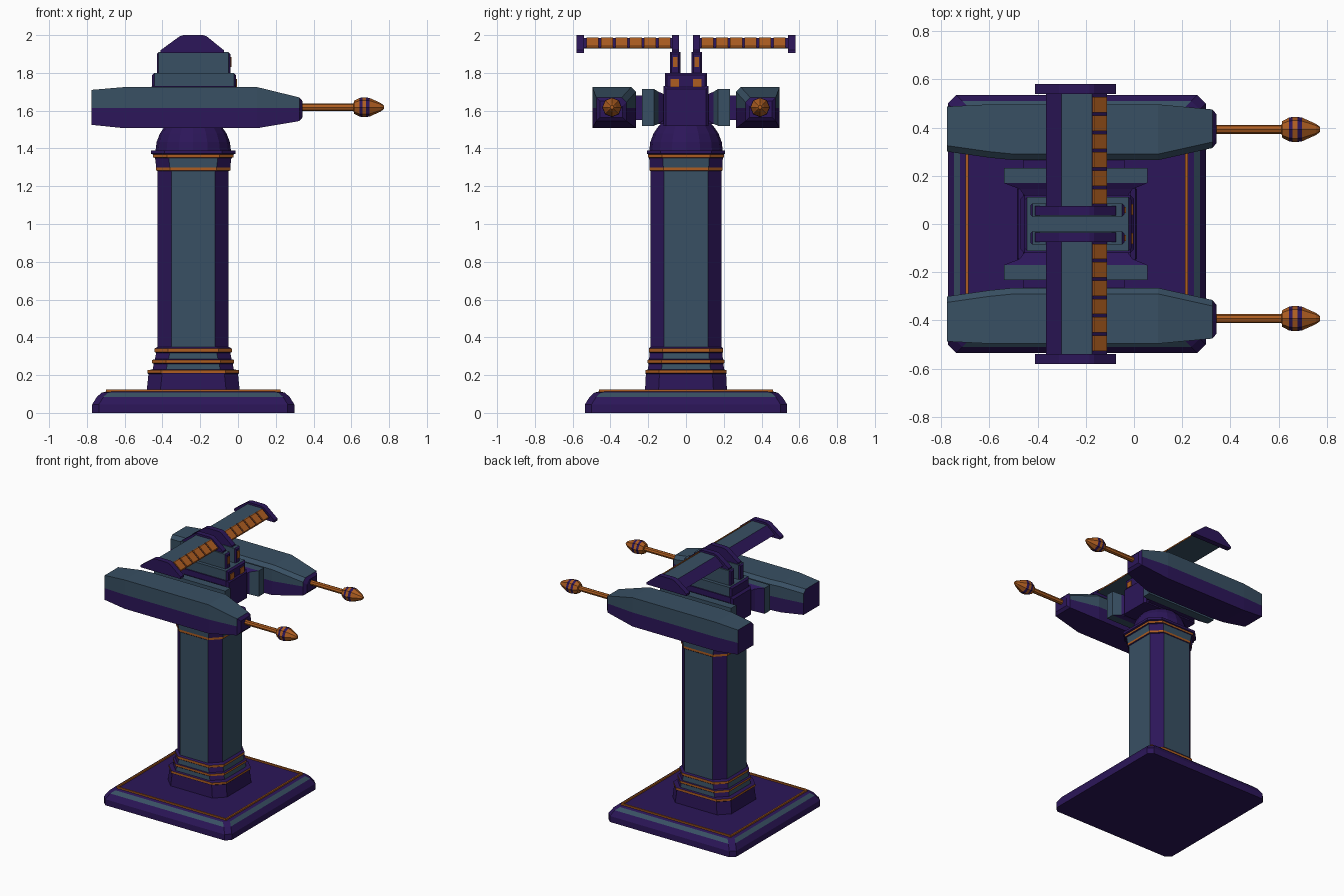
import bpy, bmesh, math

if "Cube" in bpy.data.objects:
    bpy.data.objects.remove(bpy.data.objects["Cube"])


def material(name, rgb):
    m = bpy.data.materials.new(name)
    m.diffuse_color = (*rgb, 1)
    m.use_nodes = True
    m.node_tree.nodes["Principled BSDF"].inputs["Base Color"].default_value = m.diffuse_color
    return m


PURPLE, SLATE, ORANGE = 0, 1, 2
MATS = [material("purple", (0.025, 0.008, 0.10)),
        material("slate", (0.04, 0.08, 0.125)),
        material("orange", (0.42, 0.11, 0.015))]
CX = -0.237  # column axis


def loft(name, rings, pick, cap=(PURPLE, PURPLE)):
    """Skin equal-length rings; pick(segment, side) gives the colour."""
    bm = bmesh.new()
    vs = [[bm.verts.new(p) for p in r] for r in rings]
    n = len(rings[0])
    for i in range(len(vs) - 1):
        for j in range(n):
            k = (j + 1) % n
            f = bm.faces.new((vs[i][j], vs[i][k], vs[i + 1][k], vs[i + 1][j]))
            f.material_index = pick(i, j)
    for ring, c in ((vs[0], cap[0]), (vs[-1], cap[1])):
        bm.faces.new(ring).material_index = c
    bmesh.ops.recalc_face_normals(bm, faces=bm.faces)
    me = bpy.data.meshes.new(name)
    bm.to_mesh(me)
    bm.free()
    for m in MATS:
        me.materials.append(m)
    ob = bpy.data.objects.new(name, me)
    bpy.context.collection.objects.link(ob)
    return ob


def octagon(hx, hy, cut, z):
    """Rectangle with cut corners; odd sides are the corner faces."""
    a, b = hx - cut, hy - cut
    pts = [(-a, -hy), (a, -hy), (hx, -b), (hx, b), (a, hy), (-a, hy), (-hx, b), (-hx, -b)]
    return [(CX + x, y, z) for x, y in pts]


def box(name, x, y, z, side=SLATE, end=PURPLE, bev=0.0):
    """Box running along x with coloured sides and narrowed end faces."""
    def sec(px, d):
        return [(px, y[0] + d, z[0]), (px, y[1] - d, z[0]),
                (px, y[1] - d, z[1] - d), (px, y[0] + d, z[1] - d)]
    if not bev:
        return loft(name, [sec(x[0], 0), sec(x[1], 0)], lambda i, j: side, (end, end))
    rings = [sec(x[0], bev), sec(x[0] + bev, 0), sec(x[1] - bev, 0), sec(x[1], bev)]
    return loft(name, rings, lambda i, j: side if i == 1 else end, (end, end))


def extrude_y(name, prof, y0, y1, colours):
    return loft(name, [[(x, y0, z) for x, z in prof], [(x, y1, z) for x, z in prof]],
                lambda i, j: colours[j % len(colours)])


# Base plate with slate trim strips on its bevel, and an orange frame line
base = [(0.535, 0), (0.535, 0.045), (0.51, 0.085), (0.485, 0.107), (0.465, 0.112)]
loft("base_plate", [octagon(h, h, 0.035, z) for h, z in base],
     lambda i, j: SLATE if i == 2 and j % 2 == 0 else PURPLE)
for s in (-1, 1):
    f = CX + s * 0.455
    box("base_line_side", (f - 0.006, f + 0.006), (-0.455, 0.455), (0.105, 0.123), ORANGE, ORANGE)
    box("base_line_end", (CX - 0.455, CX + 0.455), (s * 0.455 - 0.006, s * 0.455 + 0.006),
        (0.105, 0.123), ORANGE, ORANGE)

# Column: (half width, height, colour of the panels above)
col = [(0.247, 0.11, 0), (0.237, 0.205, 0), (0.243, 0.21, 2), (0.243, 0.226, 0), (0.215, 0.23, 1),
       (0.209, 0.26, 0), (0.217, 0.264, 2), (0.217, 0.28, 0), (0.203, 0.284, 1), (0.196, 0.318, 0),
       (0.205, 0.322, 2), (0.205, 0.34, 0), (0.188, 0.35, 1), (0.188, 1.28, 0), (0.196, 1.284, 2),
       (0.196, 1.30, 1), (0.202, 1.35, 0), (0.212, 1.353, 2), (0.212, 1.368, 0), (0.224, 1.372, 0),
       (0.224, 1.39, 0)]
loft("column", [octagon(h, 0.188 + (h - 0.188) * 0.5, 0.072, z) for h, z, c in col],
     lambda i, j: PURPLE if col[i][2] == SLATE and j % 2 else col[i][2])

# Swivel dome
dome = []
for k in range(7):
    a = math.radians(k * 14)
    dome.append([(CX + 0.2 * math.cos(a) * math.cos(t * math.pi / 8),
                  0.195 * math.cos(a) * math.sin(t * math.pi / 8),
                  1.385 + 0.2 * math.sin(a)) for t in range(16)])
loft("swivel_dome", dome, lambda i, j: PURPLE)

# Central body and upper deck
box("body", (-0.47, 0.0), (-0.12, 0.12), (1.52, 1.73), PURPLE, PURPLE, 0.015)
box("cradle", (-0.44, -0.03), (-0.17, 0.17), (1.53, 1.68), PURPLE, PURPLE)
box("deck", (-0.455, -0.01), (-0.112, 0.112), (1.70, 1.80), SLATE, PURPLE, 0.012)

fin = [(-0.41, 1.905), (-0.41, 1.92), (-0.31, 1.993), (-0.29, 2.0),
       (-0.185, 2.0), (-0.165, 1.993), (-0.075, 1.92), (-0.075, 1.905)]
wing = [(-0.365, 1.93), (-0.30, 1.985), (-0.175, 1.985), (-0.112, 1.932)]
pod = [(-0.775, 0.30, 0.487, 1.525, 1.71), (-0.6, 0.275, 0.496, 1.507, 1.725),
       (-0.5, 0.265, 0.496, 1.507, 1.725), (0.10, 0.265, 0.496, 1.507, 1.725),
       (0.325, 0.315, 0.475, 1.545, 1.67), (0.342, 0.335, 0.455, 1.565, 1.65)]
barrel = [(0.33, 0.019, 2), (0.612, 0.019, 2), (0.614, 0.034, 2), (0.642, 0.049, 0), (0.658, 0.052, 2),
          (0.678, 0.052, 0), (0.697, 0.049, 2), (0.755, 0.023, 2), (0.772, 0.010, 2)]


def pod_ring(s, x, y0, y1, z0, z1):
    m, c = 1.613, 0.025
    pts = [(y1, z0), (y1, m), (y1, z1), (y0 + c, z1), (y0, z1 - c), (y0, m), (y0, z0)]
    return [(x, s * y, z) for y, z in pts]


for s, tag in ((-1, "front"), (1, "back")):
    def span(a, b):
        return tuple(sorted((s * a, s * b)))

    # Gun pod and barrel
    loft(f"{tag}_gun_pod", [pod_ring(s, *p) for p in pod],
         lambda i, j: PURPLE if i == 4 or j in (0, 5, 6) else SLATE)
    loft(f"{tag}_barrel",
         [[(x, s * 0.392 + r * math.cos(t * math.pi / 4), 1.618 + r * math.sin(t * math.pi / 4))
           for t in range(8)] for x, r, c in barrel],
         lambda i, j: barrel[i][2], (ORANGE, ORANGE))

    # Side bracket tapering towards the body, and its link to the pod
    br = [(0.10, -0.44, -0.04, 1.56, 1.68), (0.145, -0.475, -0.005, 1.53, 1.70),
          (0.17, -0.54, 0.055, 1.52, 1.715), (0.232, -0.54, 0.055, 1.52, 1.715)]
    loft(f"{tag}_bracket", [[(a, s * y, l), (b, s * y, l), (b, s * y, h), (a, s * y, h)]
                            for y, a, b, l, h in br],
         lambda i, j: PURPLE if i == 0 or (i == 1 and j != 1) else SLATE, (PURPLE, SLATE))
    box(f"{tag}_pod_link", (-0.46, -0.04), span(0.22, 0.28), (1.55, 1.68), PURPLE, PURPLE)

    # Deck lamp, tower and tower lamp
    box(f"{tag}_deck_lamp", (-0.03, -0.004), span(0.038, 0.082), (1.724, 1.767), ORANGE, ORANGE)
    box(f"{tag}_tower", (-0.43, -0.04), span(0.03, 0.086), (1.79, 1.91), SLATE, PURPLE, 0.01)
    box(f"{tag}_tower_lamp", (-0.06, -0.034), span(0.045, 0.07), (1.83, 1.885), ORANGE, ORANGE)

    # Top fin, wing and wing tip
    extrude_y(f"{tag}_fin", fin, s * 0.036, s * 0.075, [PURPLE])
    extrude_y(f"{tag}_wing", wing, s * 0.07, s * 0.55, [PURPLE, SLATE, PURPLE, SLATE])
    extrude_y(f"{tag}_wing_tip", fin, s * 0.54, s * 0.58, [PURPLE])

    # Row of orange cells on the wing's sloping edge
    for k in range(6):
        y = 0.082 + k * 0.076
        cell = [(-0.172, 1.97), (-0.172, 1.988), (-0.165, 1.988), (-0.111, 1.942), (-0.111, 1.932)]
        extrude_y(f"{tag}_wing_cell_{k + 1}", cell, s * y, s * (y + 0.064), [ORANGE])
        bpy.context.collection.objects[-1].data.polygons[-1].material_index = ORANGE
        bpy.context.collection.objects[-1].data.polygons[-2].material_index = ORANGE
